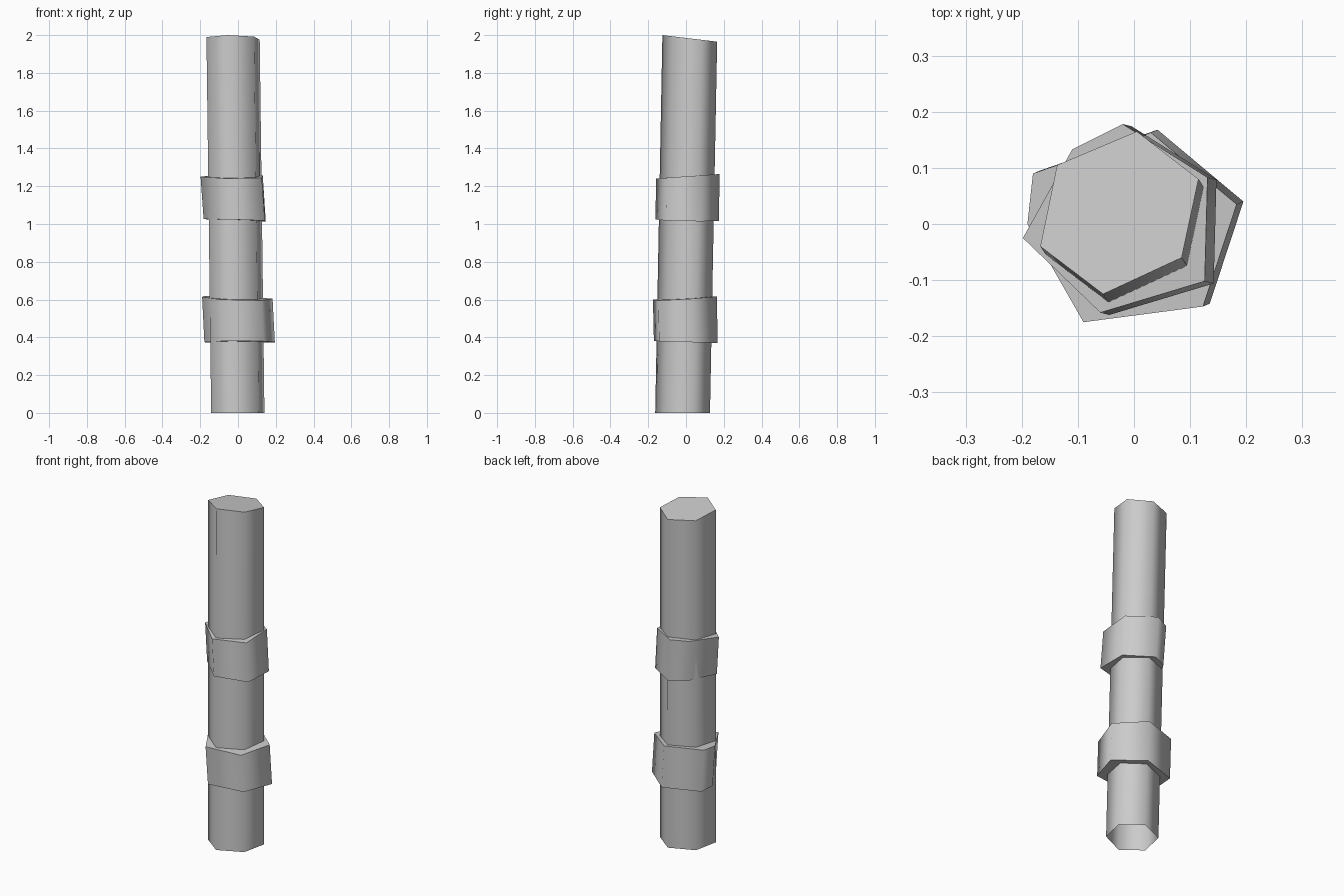
import bpy
import bmesh
from mathutils import Vector

cube = bpy.data.objects.get("Cube")
if cube:
    bpy.data.objects.remove(cube, do_unlink=True)

grey = bpy.data.materials.new("plain grey")
grey.use_nodes = True
colour = (0.6, 0.6, 0.6, 1)
grey.diffuse_color = colour
grey.node_tree.nodes["Principled BSDF"].inputs["Base Color"].default_value = colour


def prism(name, outline, shift, low, high, closed_base):
    """Leaning prism: the outline is its top, shift moves the base.
    low and high are (height, slope along x, slope along y)."""
    bm = bmesh.new()

    def loop(points, plane):
        z, sx, sy = plane
        return [bm.verts.new((x, y, z + sx * x + sy * y)) for x, y in points]

    top = loop(outline, high)
    base = loop([Vector(p) + Vector(shift) for p in outline], low)
    for i in range(len(top)):
        j = (i + 1) % len(top)
        bm.faces.new((base[i], base[j], top[j], top[i])).smooth = True
    caps = [bm.faces.new(top)]
    if closed_base:
        caps.append(bm.faces.new(base[::-1]))
    # smooth walls, crisp flat ends
    for cap in caps:
        for edge in cap.edges:
            edge.smooth = False
    mesh = bpy.data.meshes.new(name)
    bm.to_mesh(mesh)
    bm.free()
    mesh.materials.append(grey)
    obj = bpy.data.objects.new(name, mesh)
    bpy.context.collection.objects.link(obj)
    return obj


# Leaning six-sided post with a sloping top and an open foot
prism("post",
      [(0.115, 0.08), (0.005, 0.165), (-0.137, 0.105),
       (-0.167, -0.04), (-0.055, -0.125), (0.085, -0.06)],
      (0.025, -0.038), (0, 0, 0), (1.985, 0, -0.12), False)

# Uneven bands wrapped around the post
prism("upper_band",
      [(0.131, 0.083), (-0.02, 0.178), (-0.11, 0.133),
       (-0.198, -0.025), (-0.06, -0.158), (0.126, -0.102)],
      (0.016, -0.004), (1.02, -0.03, -0.02), (1.252, 0, 0.07), True)
prism("lower_band",
      [(0.183, 0.035), (0.03, 0.163), (-0.18, 0.09),
       (-0.19, 0), (-0.09, -0.175), (0.123, -0.147)],
      (0.012, 0.005), (0.375, 0, -0.03), (0.608, -0.03, 0.06), True)
